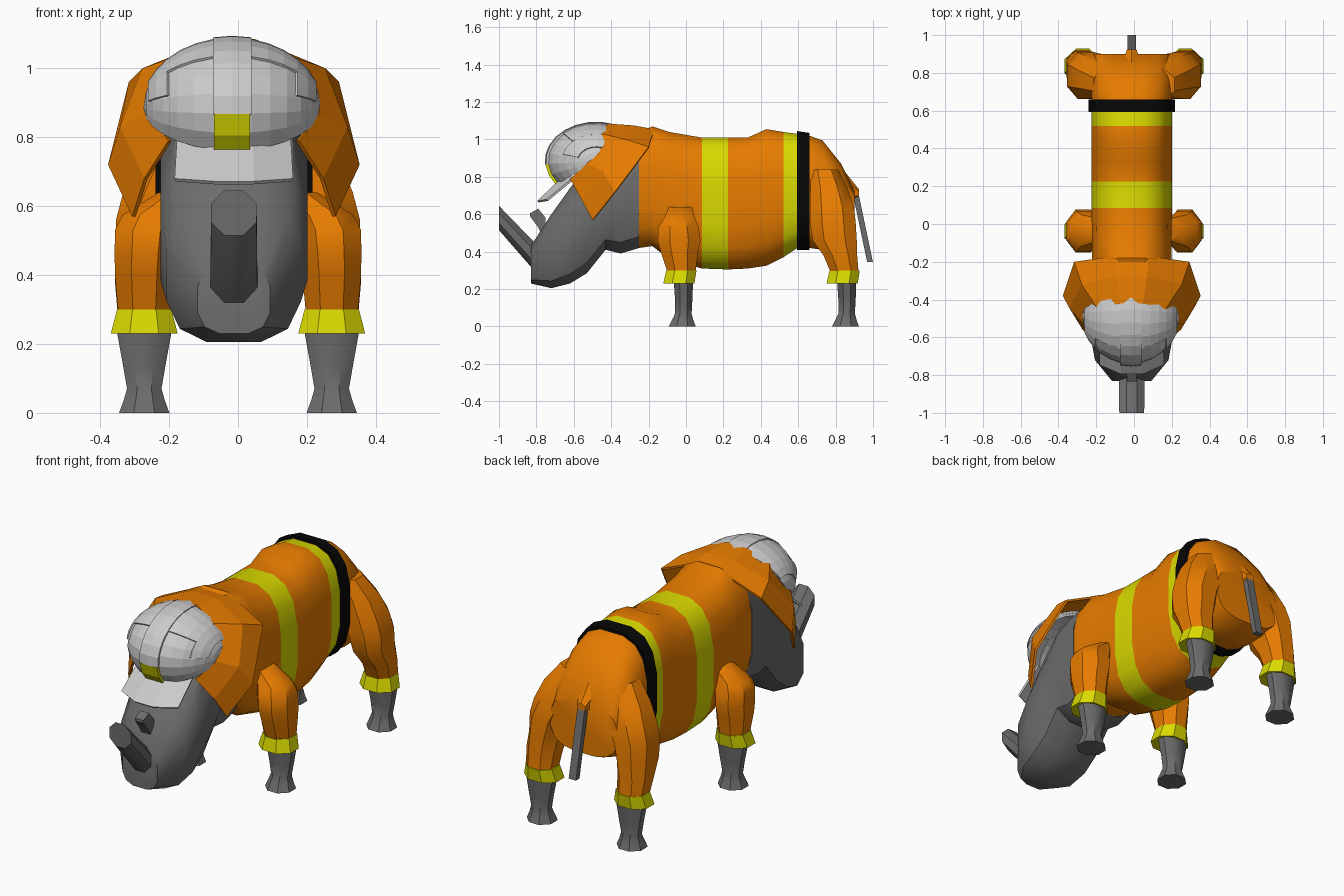
import bpy, math
from mathutils import Vector

if "Cube" in bpy.data.objects:
    bpy.data.objects.remove(bpy.data.objects["Cube"])

CX = -0.012  # body midline


def material(name, rgb):
    m = bpy.data.materials.new(name)
    m.diffuse_color = (*rgb, 1)
    m.use_nodes = True
    m.node_tree.nodes["Principled BSDF"].inputs["Base Color"].default_value = m.diffuse_color
    return m


ORANGE = material("orange cloth", (0.8, 0.2, 0.0))
YELLOW = material("yellow band", (0.7, 0.7, 0.0))
BLACK = material("black belt", (0.002, 0.002, 0.002))
GREY = material("grey skin", (0.15, 0.15, 0.15))
SHELL = material("helmet grey", (0.55, 0.55, 0.55))


def build(name, rows, mats, closed=True, thick=0, smooth=True):
    """Skin rows of points; mats holds one material, or one per row gap."""
    n = len(rows[0])
    faces, slots = [], []
    used = list(dict.fromkeys(mats))
    for i in range(len(rows) - 1):
        for j in range(n if closed else n - 1):
            k = (j + 1) % n
            faces.append((i * n + j, i * n + k, (i + 1) * n + k, (i + 1) * n + j))
            slots.append(used.index(mats[i] if len(mats) > 1 else mats[0]))
    if closed:
        faces += [tuple(range(n))[::-1], tuple(range((len(rows) - 1) * n, len(rows) * n))]
        slots += [slots[0], slots[-1]]
    me = bpy.data.meshes.new(name)
    me.from_pydata([p for r in rows for p in r], [], faces)
    for m in used:
        me.materials.append(m)
    me.polygons.foreach_set("material_index", slots)
    ob = bpy.data.objects.new(name, me)
    bpy.context.collection.objects.link(ob)
    bpy.ops.object.select_all(action='DESELECT')
    ob.select_set(True)
    bpy.context.view_layer.objects.active = ob
    bpy.ops.object.mode_set(mode='EDIT')
    bpy.ops.mesh.select_all(action='SELECT')
    bpy.ops.mesh.normals_make_consistent(inside=False)
    bpy.ops.object.mode_set(mode='OBJECT')
    if smooth:
        bpy.ops.object.shade_smooth_by_angle(angle=math.radians(35))
    if thick:
        mod = ob.modifiers.new("thickness", 'SOLIDIFY')
        mod.thickness = thick
    return ob


def outline(n, power):
    """Unit rounded polygon with flat sides."""
    pts = []
    for i in range(n):
        a = (i + 0.5) * 2 * math.pi / n
        c, s = math.cos(a) / math.cos(math.pi / n), math.sin(a) / math.cos(math.pi / n)
        pts.append((math.copysign(abs(c) ** power, c), math.copysign(abs(s) ** power, s)))
    return pts


def along_y(sections, n=12, power=0.75):
    """Sections are (y, bottom, top, half width)."""
    return [[(CX + w * u, y, (b + t) / 2 + (t - b) / 2 * v) for u, v in outline(n, power)]
            for y, b, t, w in sections]


def along_z(sections, side, n=8, power=1):
    """Sections are (z, x, y, x radius, y radius)."""
    return [[(side * (x + rx * u), y + ry * v, z) for u, v in outline(n, power)]
            for z, x, y, rx, ry in sections]


# jacketed body with reflective bands
body = [(-0.25, .42, 1.04, .21), (-0.18, .43, 1.07, .21), (-0.09, .36, 1.04, .21),
        (0.085, .31, 1.01, .213), (0.225, .305, 1.01, .213), (0.33, .31, 1.01, .213),
        (0.43, .325, 1.055, .213), (0.52, .37, 1.04, .213), (0.595, .42, 1.03, .213),
        (0.66, .42, 1.02, .213), (0.73, .41, .995, .213), (0.83, .42, .87, .213),
        (0.90, .45, .73, .20)]
build("body", along_y(body, 16, .7), [ORANGE] * 3 + [YELLOW] + [ORANGE] * 3 + [YELLOW] + [ORANGE] * 4)
build("belt", along_y([(0.593, .41, 1.045, .228), (0.66, .41, 1.035, .228)], 16, .7), [BLACK])

# head and neck
build("head", along_y([(-0.83, .23, .43, .105), (-0.72, .205, .60, .195), (-0.62, .23, .74, .213),
                       (-0.53, .285, .86, .213), (-0.43, .41, .96, .213), (-0.35, .39, 1.0, .213),
                       (-0.25, .42, 1.03, .213)], 12, .7), [GREY])
build("front_horn", along_y([(-1.0, .515, .645, .066), (-0.83, .32, .47, .068),
                             (-0.76, .27, .40, .07)], 8, 1), [GREY])
build("small_horn", along_y([(-0.835, .59, .605, .025), (-0.79, .53, .63, .027),
                             (-0.75, .45, .58, .03)], 4, 1), [GREY])

# legs, cuffs and sleeves
foot = [(0, 0, -.02, .073, .072), (.035, 0, -.018, .06, .057), (.07, 0, -.014, .05, .044),
        (.14, 0, -.012, .062, .046), (.25, 0, -.014, .082, .052)]
cuff = [(.23, 0, -.038, .097, .083), (.30, 0, -.025, .079, .081)]
front_sleeve = [(.298, .272, -.025, .076, .077), (.40, .272, -.035, .085, .1),
                (.46, .27, -.037, .088, .115), (.53, .265, -.04, .092, .108),
                (.575, .245, -.035, .09, .085), (.64, .17, -.03, .06, .06)]
rear_sleeve = [(.298, .275, .846, .075, .076), (.38, .275, .825, .082, .09), (.46, .265, .795, .088, .118),
               (.56, .25, .785, .104, .122), (.64, .215, .78, .118, .118), (.74, .17, .765, .12, .098),
               (.84, .12, .74, .095, .075)]
for side, tag in ((-1, "left"), (1, "right")):
    for end, dy, sleeve, power in (("front", 0, front_sleeve, .95), ("rear", .873, rear_sleeve, .85)):
        shift = lambda secs: [(z, x + .272, y + dy, rx, ry) for z, x, y, rx, ry in secs]
        build(f"{end}_{tag}_leg", along_z(shift(foot), side), [GREY])
        build(f"{end}_{tag}_cuff", along_z(shift(cuff), side, 8, .95), [YELLOW])
        build(f"{end}_{tag}_sleeve", along_z(sleeve, side, 8, power), [ORANGE])


# tail
def tail_ring(y, z, r):
    return [(CX + r * u, y + r * .7 * v, z) for u, v in ((-1, -1), (1, -1), (1, 1), (-1, 1))]


build("tail", [tail_ring(.905, .72, .022), tail_ring(.984, .345, .022)], [GREY])
build("tail_base", along_y([(.82, .66, .85, .06), (.925, .69, .73, .025)], 6, 1), [ORANGE])

# neck cape flaring out behind the helmet
inner = [(.19, -.62, .79), (.25, -.53, .87), (.18, -.45, 1.03), (.06, -.42, 1.085)]
middle = [(.26, -.56, .68), (.33, -.445, .83), (.265, -.32, 1.0), (.08, -.28, 1.075)]
outer = [(.295, -.5, .57), (.365, -.38, .72), (.305, -.2, .96), (.09, -.17, 1.055)]
rows = []
for pts in (inner, middle, outer):
    rows.append([(CX - x, y, z) for x, y, z in pts] + [(CX + x, y, z) for x, y, z in pts[::-1]])
build("neck_cape", rows, [ORANGE], closed=False, thick=0.012, smooth=False)


# helmet shell and raised parts, all patches of one ellipsoid
def patch(name, a0, a1, t0, t1, scale, mat, na, nt, thick=0.03):
    grid = []
    for i in range(nt + 1):
        t = math.radians(t0 + (t1 - t0) * i / nt)
        row = []
        for j in range(na + 1):
            a = math.radians(a0 + (a1 - a0) * j / na)
            row.append((CX - .005 + .257 * scale * math.sin(a),
                        -.48 - .262 * scale * math.cos(a) * math.cos(t),
                        .885 + .2 * scale * math.cos(a) * math.sin(t)))
        grid.append(row)
    ob = build(name, grid, [mat], closed=False, smooth=False)
    p = ob.data.polygons[0]
    mod = ob.modifiers.new("thickness", 'SOLIDIFY')
    mod.thickness = thick
    mod.offset = -1 if p.normal.dot(p.center - Vector((CX, -.48, .885))) > 0 else 1


patch("helmet_shell", -89, 89, -38, 112, 1, SHELL, 14, 9, 0.012)
patch("helmet_ridge", -12, 12, -5, 110, 1.05, SHELL, 2, 8)
patch("helmet_badge", -11, 11, -40, -5, 1.06, YELLOW, 1, 2)
for side, tag in ((-1, "left"), (1, "right")):
    patch(f"helmet_{tag}_top_panel", side * 12, side * 46, 48, 110, 1.025, SHELL, 3, 4)
    patch(f"helmet_{tag}_side_panel", side * 46, side * 68, 15, 110, 1.025, SHELL, 2, 6)

# faceted visor under the helmet brim
visor = [[(CX + x, y, z) for x, y, z in row] for row in (
    ((-.165, -.60, .80), (-.055, -.65, .81), (.055, -.65, .81), (.165, -.60, .80)),
    ((-.172, -.745, .68), (-.058, -.795, .672), (.058, -.795, .672), (.172, -.745, .68)))]
build("visor", visor, [SHELL], closed=False, thick=0.012, smooth=False)
